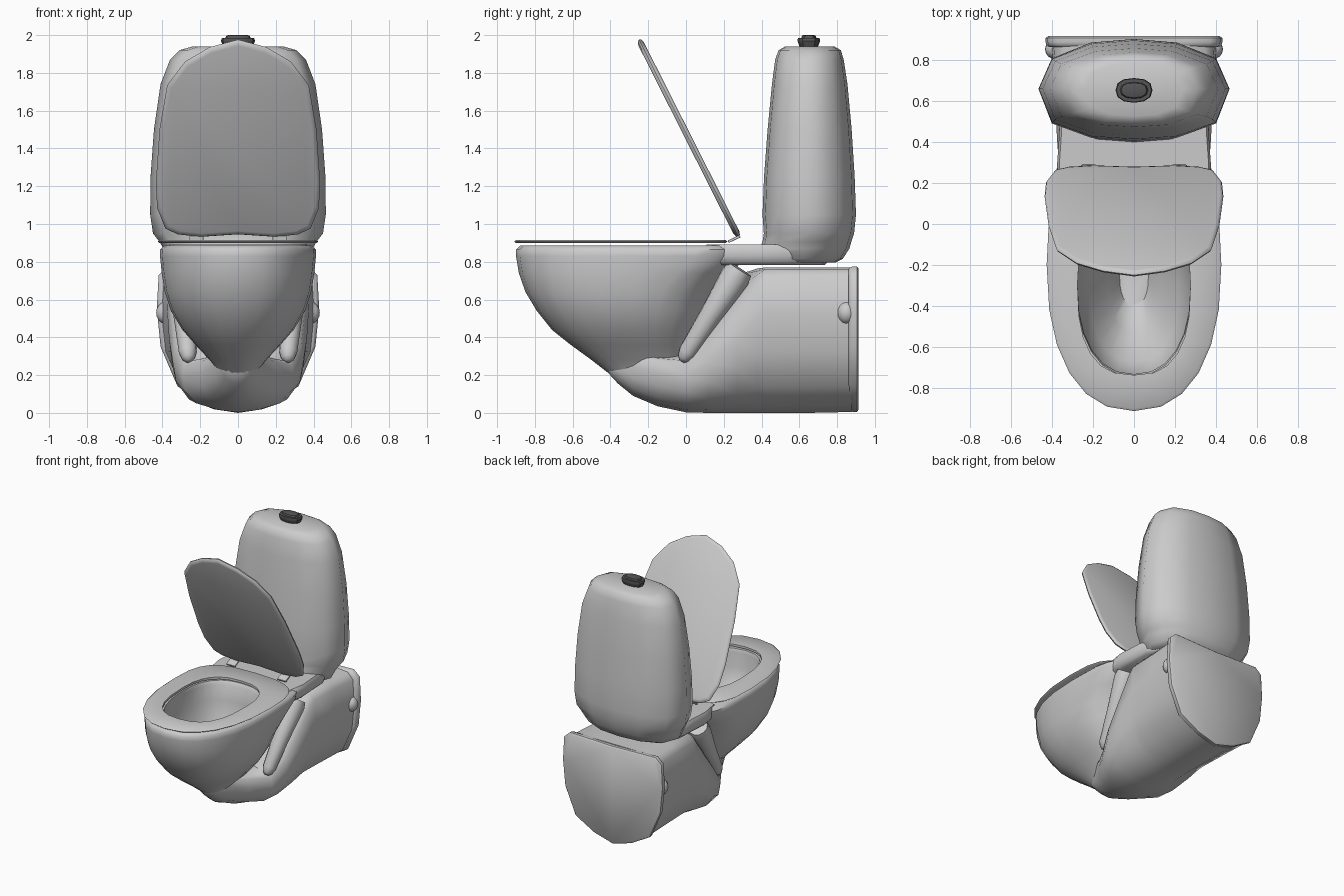
import bpy, bmesh
from math import sin, cos, pi, radians
from mathutils import Vector, Matrix


def finish(name, bm, bevel=0, angle=50, mat=None):
    bmesh.ops.recalc_face_normals(bm, faces=bm.faces)
    me = bpy.data.meshes.new(name)
    bm.to_mesh(me)
    bm.free()
    ob = bpy.data.objects.new(name, me)
    bpy.context.collection.objects.link(ob)
    if mat:
        me.materials.append(mat)
    if bevel:
        b = ob.modifiers.new("bevel", 'BEVEL')
        b.width, b.segments, b.limit_method = bevel, 3, 'ANGLE'
    bpy.ops.object.select_all(action='DESELECT')
    ob.select_set(True)
    bpy.context.view_layer.objects.active = ob
    bpy.ops.object.shade_smooth_by_angle(angle=radians(angle))
    return ob


def loft(name, rings, caps=True, closed=False, **kw):
    """Skin a list of equal-length point rings."""
    bm = bmesh.new()
    vs = [[bm.verts.new(p) for p in r] for r in rings]
    pairs = list(zip(vs, vs[1:])) + ([(vs[-1], vs[0])] if closed else [])
    for a, b in pairs:
        for i in range(len(a)):
            j = (i + 1) % len(a)
            bm.faces.new((a[i], a[j], b[j], b[i]))
    if caps and not closed:
        bm.faces.new(vs[0])
        bm.faces.new(vs[-1])
    return finish(name, bm, **kw)


def egg(z, yf, yb, hw, ef=2.3, eb=2.5, n=24, frac=0.57):
    """Horizontal egg-shaped ring from front yf to back yb."""
    yc, pts = yf + frac * (yb - yf), []
    for i in range(n):
        a = 2 * pi * i / n
        s, c = sin(a), -cos(a)
        e = 2 / (ef if c < 0 else eb)
        r = (yc - yf) if c < 0 else (yb - yc)
        pts.append((hw * abs(s) ** e * (1 if s >= 0 else -1),
                    yc + r * abs(c) ** e * (1 if c >= 0 else -1), z))
    return pts


def mirror(half):
    """Complete a half outline whose first and last points are on x = 0."""
    return half + [(-x, z) for x, z in half[-2:0:-1]]


dark = bpy.data.materials.new("dark_grey")
dark.diffuse_color = (0.09, 0.09, 0.09, 1)

# bowl: outer wall up to the rim, then down the inside
loft("bowl", [egg(*r) for r in (
    (0.08, -0.22, 0.00, 0.06), (0.15, -0.33, 0.00, 0.08), (0.21, -0.41, 0.00, 0.10),
    (0.28, -0.50, 0.00, 0.15), (0.36, -0.61, 0.03, 0.225), (0.44, -0.71, 0.06, 0.295),
    (0.54, -0.79, 0.11, 0.355), (0.64, -0.85, 0.16, 0.388), (0.74, -0.885, 0.24, 0.404, 2.3, 3),
    (0.83, -0.90, 0.32, 0.413, 2.3, 3.8), (0.865, -0.90, 0.33, 0.412, 2.3, 3.8),
    (0.885, -0.88, 0.31, 0.39, 2.3, 3.8),
    (0.885, -0.74, 0.06, 0.28), (0.86, -0.73, 0.04, 0.275), (0.74, -0.74, 0.03, 0.275),
    (0.60, -0.67, 0.00, 0.22), (0.47, -0.53, -0.06, 0.13), (0.36, -0.40, -0.14, 0.07))])

# shelf joining bowl and tank
shelf_half = [(0, 0.10), (0.28, 0.10), (0.35, 0.13), (0.375, 0.28), (0.365, 0.42),
              (0.36, 0.55), (0.31, 0.66), (0.2, 0.74), (0, 0.76)]
loft("shelf", [[(x * s, 0.42 + (y - 0.42) * s, z) for x, y in mirror(shelf_half)]
               for z, s in ((0.782, 0.92), (0.80, 0.975), (0.83, 1), (0.87, 1), (0.891, 0.97))])

# tank: twelve-sided plan scaled through the height
plan = mirror([(0, -1), (0.45, -0.94), (0.86, -0.66), (1, 0.02), (0.86, 0.62),
               (0.45, 0.93), (0, 1)])
tank_rings = []
for z, hw, y0, y1 in ((0.795, 0.33, 0.44, 0.79), (0.815, 0.37, 0.40, 0.83), (0.87, 0.395, 0.39, 0.865),
                      (0.905, 0.415, 0.405, 0.875), (0.95, 0.45, 0.412, 0.89), (1.05, 0.465, 0.405, 0.90),
                      (1.25, 0.463, 0.413, 0.893), (1.50, 0.445, 0.432, 0.877), (1.74, 0.41, 0.455, 0.855),
                      (1.87, 0.36, 0.472, 0.835), (1.92, 0.31, 0.49, 0.82), (1.94, 0.24, 0.525, 0.785)):
    tank_rings.append([(u * hw, (y0 + y1) / 2 + v * (y1 - y0) / 2, z) for u, v in plan])
loft("tank", tank_rings, angle=60)

# flush button
loft("flush_button", [egg(z, 0.65 - d, 0.65 + d, w, n=12, frac=0.5) for z, w, d in (
    (1.93, 0.075, 0.045), (1.955, 0.085, 0.055), (1.97, 0.09, 0.06), (1.985, 0.085, 0.057),
    (1.985, 0.068, 0.04), (1.997, 0.062, 0.036), (2.0, 0.05, 0.028))], angle=35, mat=dark)

# pedestal: hull-shaped sections running back along y, with a sloping front
hull = [(0, 1), (0.45, 1), (0.86, 0.99), (0.97, 0.93), (1, 0.68), (0.95, 0.42), (0.75, 0.18),
        (0.37, 0.05), (0, 0)]
ped = []
for y, w, top, bot, crown in ((-0.42, 0.06, 0.30, 0.22, 0), (-0.36, 0.09, 0.31, 0.155, 0),
                              (-0.28, 0.125, 0.32, 0.09, 0), (-0.15, 0.20, 0.29, 0.035, 0.02),
                              (0.0, 0.295, 0.27, 0.003, 0.06), (0.12, 0.345, 0.39, 0, 0.15),
                              (0.27, 0.365, 0.58, 0, 0.15), (0.38, 0.372, 0.735, 0, 0.03),
                              (0.42, 0.375, 0.77, 0, 0), (0.65, 0.385, 0.77, 0, 0),
                              (0.88, 0.405, 0.77, 0.005, 0)):
    ped.append([(x * w, y, bot + (top - bot) * v + (crown * (1 - abs(x)) if v > 0.95 else 0))
                for x, v in mirror(hull)])
loft("pedestal", ped)

# wall plate
plate = mirror([(0, 0.765), (0.25, 0.772), (0.37, 0.775), (0.42, 0.73), (0.43, 0.55),
                (0.41, 0.35), (0.32, 0.14), (0.16, 0.05), (0, 0.005)])
loft("wall_plate", [[(x * s, y, 0.40 + (z - 0.40) * s) for x, z in plate]
                    for y, s in ((0.86, 0.96), (0.87, 0.99), (0.885, 1), (0.905, 1), (0.914, 0.97))])

for side in (-1, 1):
    tag = "left" if side < 0 else "right"
    # raised lip along the sloping pedestal front
    a, b = Vector((side * 0.265, 0.0, 0.31)), Vector((side * 0.30, 0.26, 0.72))
    q = (b - a).to_track_quat('Z', 'Y')
    loft(tag + "_lip", [[a.lerp(b, t) + q @ Vector((r * cos(k * pi / 6), r * sin(k * pi / 6), 0))
                         for k in range(12)]
                        for t, r in ((-0.09, 0.015), (-0.05, 0.035), (0.03, 0.048),
                                     (0.5, 0.06), (1.0, 0.08), (1.1, 0.07))])
    # fixing bolt cover
    bm = bmesh.new()
    bmesh.ops.create_uvsphere(bm, u_segments=16, v_segments=10, radius=1,
                              matrix=Matrix.Translation((side * 0.378, 0.85, 0.53))
                              @ Matrix.Diagonal((0.055, 0.05, 0.06, 1)))
    finish(tag + "_bolt_cover", bm)
    # lid hinge
    bm = bmesh.new()
    bmesh.ops.create_cube(bm, size=1, matrix=Matrix.Translation((side * 0.22, 0.255, 0.921))
                          @ Matrix.Rotation(radians(25), 4, 'X')
                          @ Matrix.Diagonal((0.075, 0.07, 0.014, 1)))
    finish(tag + "_hinge", bm, bevel=0.004, angle=30)

# seat ring
loft("seat", [egg(z, -0.91 + d, 0.22 - d, 0.425 - d, 2.3, 3.2, frac=0.63)
              for z, d in ((0.899, 0.01), (0.907, 0), (0.916, 0.012))]
     + [egg(z, -0.735, 0.04, 0.275, 2.6, 2.6) for z in (0.916, 0.899)], closed=True, angle=40)

# raised lid, leaning forward from the hinges
lid_half = [(0, 1.17), (0.15, 1.125), (0.28, 1.04), (0.375, 0.90), (0.415, 0.64), (0.435, 0.32),
            (0.428, 0.17), (0.385, 0.05), (0.32, 0.015), (0.20, 0.0), (0, 0.015)]
base = Vector((0, 0.278, 0.932))
up = Vector((0, -0.53, 1.05)).normalized()
out = Vector((0, up.z, -up.y))
loft("lid", [[base + Vector((x * s, 0, 0)) + up * (0.58 + (t - 0.58) * s) + out * d
              for x, t in mirror(lid_half)]
             for d, s in ((-0.017, 0.95), (-0.011, 0.985), (0, 1), (0.011, 0.99), (0.017, 0.96))])
